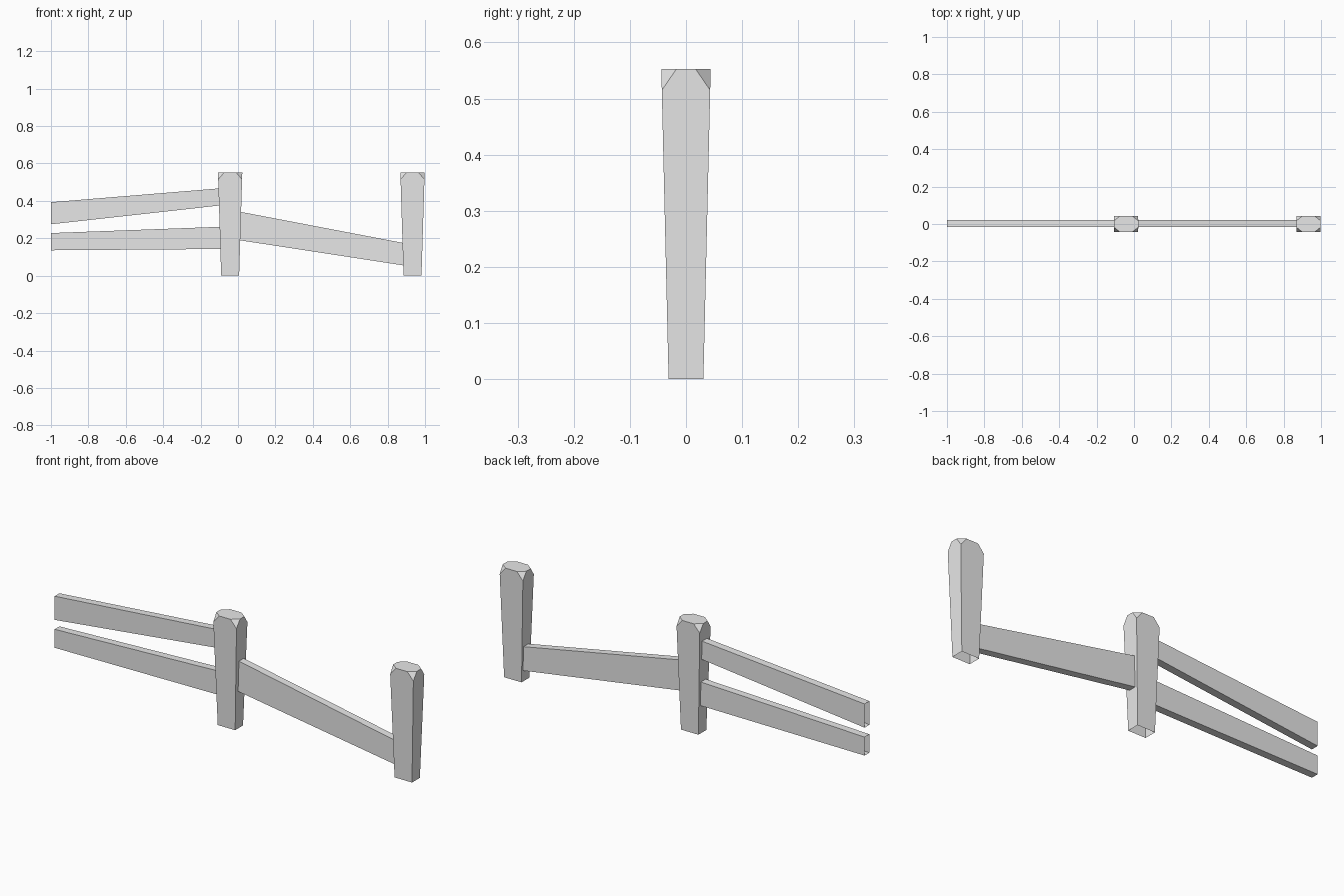
import bpy
import bmesh

default = bpy.data.objects.get("Cube")
if default:
    bpy.data.objects.remove(default, do_unlink=True)

# One plain grey for the whole fence
grey = bpy.data.materials.new("weathered_grey")
grey.use_nodes = True
COLOUR = (0.8, 0.8, 0.8, 1)
grey.diffuse_color = COLOUR
grey.node_tree.nodes["Principled BSDF"].inputs["Base Color"].default_value = COLOUR


def finish(bm, name):
    bmesh.ops.recalc_face_normals(bm, faces=bm.faces)
    mesh = bpy.data.meshes.new(name)
    bm.to_mesh(mesh)
    bm.free()
    mesh.materials.append(grey)
    obj = bpy.data.objects.new(name, mesh)
    bpy.context.collection.objects.link(obj)
    return obj


def make_post(name, cx, height=0.553):
    """Tapered post with four clipped top corners and an open foot."""
    bm = bmesh.new()
    bmesh.ops.create_cube(bm, size=2)
    for v in bm.verts:
        top = v.co.z > 0
        hx, hy = (0.065, 0.044) if top else (0.048, 0.031)
        v.co = (cx + v.co.x * hx, v.co.y * hy, height if top else 0)
    # Slice each top corner and cap the cut
    for sx in (-1, 1):
        for sy in (-1, 1):
            a, b, c = 0.034, 0.027, 0.041
            corner = (cx + sx * (0.065 - a), sy * 0.044, height)
            cut = bmesh.ops.bisect_plane(
                bm, geom=bm.verts[:] + bm.edges[:] + bm.faces[:],
                plane_co=corner, plane_no=(sx / a, sy / b, 1 / c),
                clear_outer=True)
            edges = [e for e in cut["geom_cut"] if isinstance(e, bmesh.types.BMEdge)]
            bmesh.ops.contextual_create(bm, geom=edges)
    foot = [f for f in bm.faces if all(v.co.z < 0.001 for v in f.verts)]
    bmesh.ops.delete(bm, geom=foot, context="FACES")
    return finish(bm, name)


def make_rail(name, start, end):
    """Sloping plank sleeve; start and end are (x, bottom z, top z)."""
    bm = bmesh.new()
    rings = [[bm.verts.new((x, y, z)) for y, z in
              ((-0.016, lo), (0.022, lo), (0.022, hi), (-0.016, hi))]
             for x, lo, hi in (start, end)]
    for i in range(4):
        j = (i + 1) % 4
        bm.faces.new((rings[0][i], rings[0][j], rings[1][j], rings[1][i]))
    return finish(bm, name)


# Posts
make_post("middle_post", -0.042)
make_post("end_post", 0.933)

# Rails
make_rail("upper_rail", (-1, 0.275, 0.393), (-0.085, 0.377, 0.468))
make_rail("lower_rail", (-1, 0.136, 0.228), (-0.08, 0.143, 0.262))
make_rail("fallen_rail", (0.0, 0.191, 0.344), (0.9, 0.053, 0.172))
